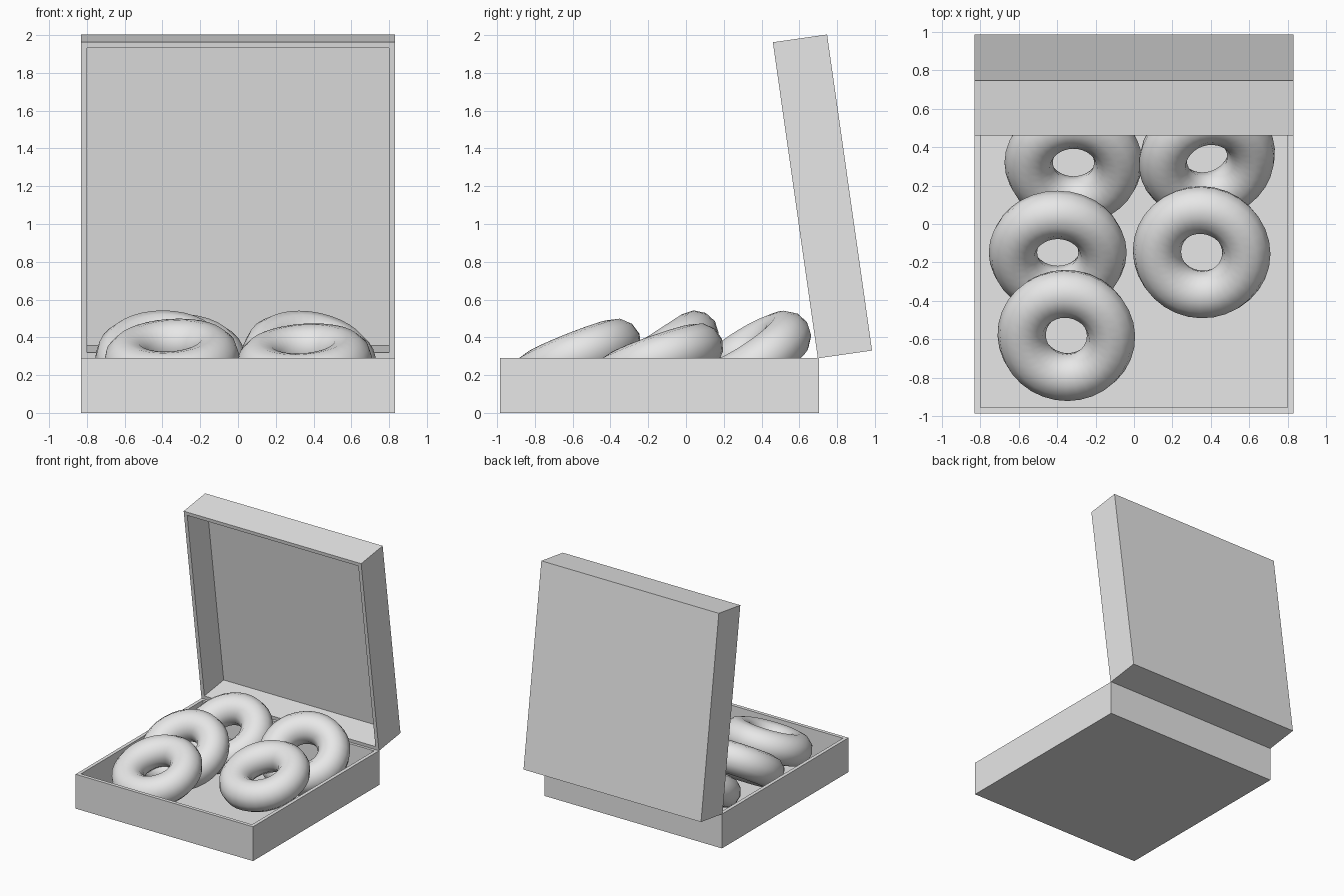
import bpy
import bmesh
from math import radians, cos, sin, tau
from mathutils import Matrix

cube = bpy.data.objects.get("Cube")
if cube:
    bpy.data.objects.remove(cube, do_unlink=True)

# Single flat colour
grey = bpy.data.materials.new("plain light grey")
grey.use_nodes = True
colour = (0.8, 0.8, 0.8, 1)
grey.diffuse_color = colour
grey.node_tree.nodes["Principled BSDF"].inputs["Base Color"].default_value = colour

WIDTH, LENGTH, DEPTH, WALL = 1.66, 1.69, 0.29, 0.03


def add_object(name, bm, matrix, smooth=False):
    bmesh.ops.recalc_face_normals(bm, faces=bm.faces)
    for face in bm.faces:
        face.smooth = smooth
    mesh = bpy.data.meshes.new(name)
    bm.to_mesh(mesh)
    bm.free()
    mesh.materials.append(grey)
    obj = bpy.data.objects.new(name, mesh)
    obj.matrix_world = matrix
    bpy.context.collection.objects.link(obj)
    return obj


def open_tray(name, matrix):
    """Thin-walled tray, one end at local y = 0, open towards local +z."""
    bm = bmesh.new()
    place = Matrix.Translation((0, LENGTH / 2, DEPTH / 2))
    place = place @ Matrix.Diagonal((WIDTH, LENGTH, DEPTH, 1))
    bmesh.ops.create_cube(bm, size=1, matrix=place)
    bm.normal_update()
    top = max(bm.faces, key=lambda f: f.calc_center_median().z)
    # Inset the rim, then sink the middle to form the inside
    bmesh.ops.inset_region(bm, faces=[top], thickness=WALL, use_even_offset=True)
    inner = bmesh.ops.extrude_discrete_faces(bm, faces=[top])["faces"][0]
    bmesh.ops.translate(bm, verts=inner.verts, vec=(0, 0, WALL - DEPTH))
    return add_object(name, bm, matrix)


def ring(name, x, y, z, tilt, turn, major=0.233, minor=0.126, sides=32, tube=12):
    """Smooth ring, raised at the back by tilt and turned about the vertical."""
    bm = bmesh.new()
    loops = []
    for i in range(sides):
        a = tau * i / sides
        loop = []
        for j in range(tube):
            b = tau * j / tube
            reach = major + minor * cos(b)
            loop.append(bm.verts.new((reach * cos(a), reach * sin(a), minor * sin(b))))
        loops.append(loop)
    for i in range(sides):
        here, after = loops[i], loops[(i + 1) % sides]
        for j in range(tube):
            k = (j + 1) % tube
            bm.faces.new((here[j], after[j], after[k], here[k]))
    matrix = (Matrix.Translation((x, y, z))
              @ Matrix.Rotation(radians(turn), 4, "Z")
              @ Matrix.Rotation(radians(tilt), 4, "X"))
    return add_object(name, bm, matrix, smooth=True)


# Box base and the lid standing open behind it
open_tray("box_base", Matrix.Translation((0, -0.985, 0)))
open_tray("box_lid", Matrix.Translation((0, 0.985, 0.33)) @ Matrix.Rotation(radians(98.1), 4, "X"))

# Doughnuts leaning on one another
ring("doughnut_front_left", -0.352, -0.58, 0.287, 22, -10)
ring("doughnut_middle_left", -0.397, -0.148, 0.29, 33, 0)
ring("doughnut_back_left", -0.315, 0.32, 0.275, 32, 0)
ring("doughnut_front_right", 0.352, -0.147, 0.27, 20, -12)
ring("doughnut_back_right", 0.38, 0.34, 0.285, 34, 18)
